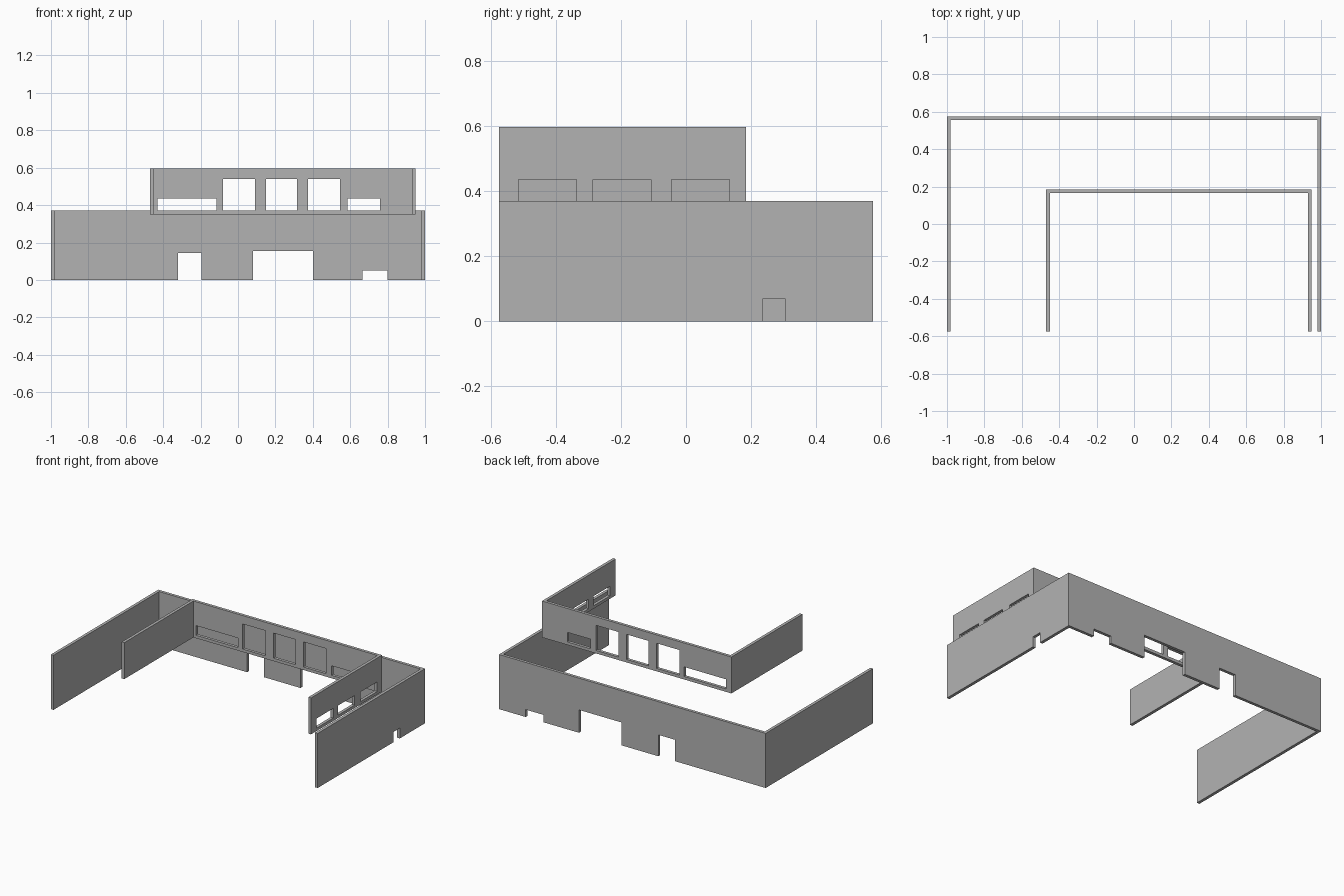
import bpy
import bmesh
from mathutils import Matrix, Vector

cube = bpy.data.objects.get("Cube")
if cube:
    bpy.data.objects.remove(cube, do_unlink=True)

GREY = (0.45, 0.45, 0.45, 1.0)
wall_grey = bpy.data.materials.new("wall_grey")
wall_grey.use_nodes = True
wall_grey.diffuse_color = GREY
wall_grey.node_tree.nodes["Principled BSDF"].inputs["Base Color"].default_value = GREY

THICK = 0.02
FRONT = -0.575


def mesh_object(name, bm):
    bmesh.ops.recalc_face_normals(bm, faces=bm.faces)
    mesh = bpy.data.meshes.new(name)
    bm.to_mesh(mesh)
    bm.free()
    obj = bpy.data.objects.new(name, mesh)
    bpy.context.collection.objects.link(obj)
    return obj


def u_walls(name, left, right, back, bottom, top):
    """Three walls, open at the front, extruded from a U-shaped plan."""
    t = THICK
    plan = [(left, FRONT), (left + t, FRONT), (left + t, back - t),
            (right - t, back - t), (right - t, FRONT), (right, FRONT),
            (right, back), (left, back)]
    bm = bmesh.new()
    base = bm.faces.new([bm.verts.new((x, y, bottom)) for x, y in plan])
    result = bmesh.ops.extrude_face_region(bm, geom=[base])
    verts = [v for v in result["geom"] if isinstance(v, bmesh.types.BMVert)]
    bmesh.ops.translate(bm, verts=verts, vec=(0, 0, top - bottom))
    obj = mesh_object(name, bm)
    obj.data.materials.append(wall_grey)
    return obj


def add_box(bm, low, high):
    low, high = Vector(low), Vector(high)
    matrix = Matrix.Translation((low + high) / 2) @ Matrix.Diagonal((*(high - low), 1))
    bmesh.ops.create_cube(bm, size=1, matrix=matrix)


def cut_openings(walls, right, back, back_openings, side_openings):
    """Openings are (start, end, bottom, top) along the back or right wall."""
    bm = bmesh.new()
    t = THICK
    for a, b, low, high in back_openings:
        add_box(bm, (a, back - 2 * t, low), (b, back + t, high))
    for a, b, low, high in side_openings:
        add_box(bm, (right - 2 * t, a, low), (right + t, b, high))
    cutter = mesh_object(walls.name + "_cutter", bm)
    cutter.hide_render = True
    mod = walls.modifiers.new("openings", "BOOLEAN")
    mod.operation = "DIFFERENCE"
    mod.solver = "EXACT"
    mod.object = cutter
    bpy.context.view_layer.objects.active = walls
    bpy.ops.object.modifier_apply(modifier=mod.name)
    bpy.data.objects.remove(cutter, do_unlink=True)


# Lower storey: tall outer walls with doorways cut up from the ground
UNDER = -0.1
lower = u_walls("lower_walls", -1.0, 1.0, 0.575, 0.0, 0.37)
cut_openings(lower, 1.0, 0.575,
             [(-0.32, -0.195, UNDER, 0.145),
              (0.08, 0.40, UNDER, 0.155),
              (0.665, 0.80, UNDER, 0.05)],
             [(0.237, 0.304, UNDER, 0.07)])

# Upper storey: set-back walls with windows sharing one sill height
SILL, LOW_HEAD, TALL_HEAD = 0.37, 0.435, 0.54
upper = u_walls("upper_walls", -0.47, 0.95, 0.185, 0.35, 0.597)
cut_openings(upper, 0.95, 0.185,
             [(-0.43, -0.115, SILL, LOW_HEAD),
              (-0.08, 0.09, SILL, TALL_HEAD),
              (0.15, 0.315, SILL, TALL_HEAD),
              (0.375, 0.545, SILL, TALL_HEAD),
              (0.585, 0.76, SILL, LOW_HEAD)],
             [(start, start + 0.178, SILL, LOW_HEAD)
              for start in (-0.514, -0.286, -0.044)])
